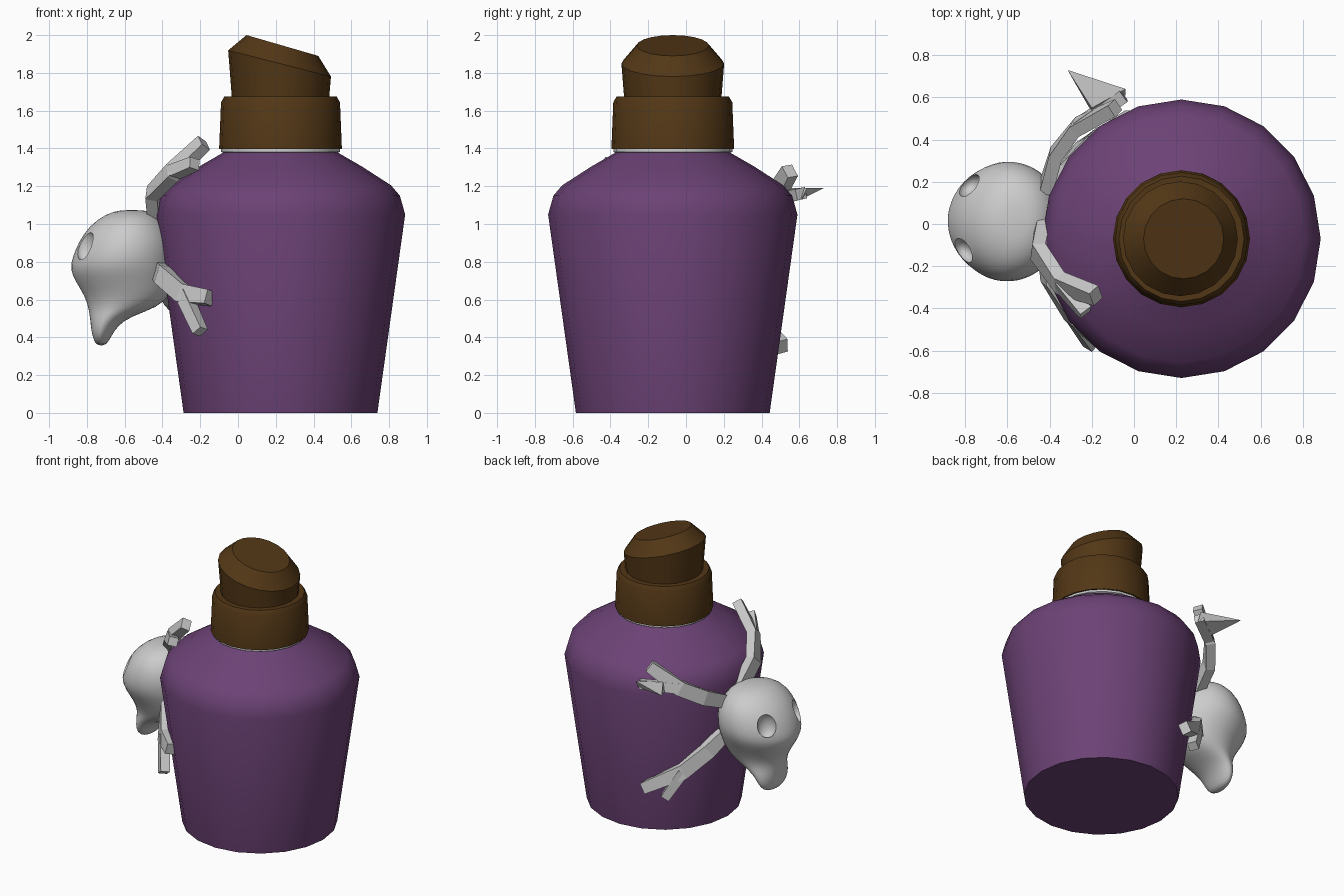
import bpy, bmesh, math
from mathutils import Vector, Matrix

if "Cube" in bpy.data.objects:
    bpy.data.objects.remove(bpy.data.objects["Cube"])

AX, AY, SIDES = 0.225, -0.07, 20      # bottle axis


def material(name, rgb):
    m = bpy.data.materials.new(name)
    m.diffuse_color = (*rgb, 1)
    m.use_nodes = True
    m.node_tree.nodes["Principled BSDF"].inputs["Base Color"].default_value = m.diffuse_color
    return m


def finish(name, bm, mat=None, angle=30):
    bmesh.ops.recalc_face_normals(bm, faces=bm.faces)
    me = bpy.data.meshes.new(name)
    bm.to_mesh(me)
    bm.free()
    ob = bpy.data.objects.new(name, me)
    bpy.context.collection.objects.link(ob)
    if mat:
        me.materials.append(mat)
    if angle:
        smooth(ob, angle)
    return ob


def smooth(ob, angle):
    bpy.ops.object.select_all(action='DESELECT')
    ob.select_set(True)
    bpy.context.view_layer.objects.active = ob
    bpy.ops.object.shade_smooth_by_angle(angle=math.radians(angle))


def loft(bm, rings):
    """Skin a list of closed point rings and cap both ends."""
    vs = [[bm.verts.new(p) for p in r] for r in rings]
    n = len(vs[0])
    for a, b in zip(vs, vs[1:]):
        for i in range(n):
            j = (i + 1) % n
            bm.faces.new((a[i], a[j], b[j], b[i]))
    bm.faces.new(vs[0][::-1])
    bm.faces.new(vs[-1])


def lathe(name, profile, mat=None):
    """Profile rows: radius, z, optional x shift and tilt slope."""
    bm = bmesh.new()
    rings = []
    for r, z, *rest in profile:
        dx, slope = rest or (0, 0)
        ring = []
        for i in range(SIDES):
            t = math.tau * i / SIDES
            x = r * math.cos(t)
            ring.append((AX + dx + x, AY + r * math.sin(t), z + slope * x))
        rings.append(ring)
    loft(bm, rings)
    return finish(name, bm, mat)


purple = material("purple_glass", (0.15, 0.055, 0.18))
brown = material("brown_cork", (0.085, 0.038, 0.008))

# Bottle, neck, collar and slanted stopper
lathe("bottle_body", [(0.513, 0), (0.66, 1.05), (0.632, 1.15), (0.585, 1.205),
                      (0.43, 1.305), (0.30, 1.38)], purple)
lathe("neck_ring", [(0.30, 1.375), (0.315, 1.382), (0.315, 1.405)])
lathe("cap_collar", [(0.325, 1.397), (0.315, 1.645), (0.297, 1.675)], brown)
lathe("stopper", [(0.257, 1.66), (0.272, 1.85, -0.005, -0.255),
                  (0.19, 1.945, 0.01, -0.29)], brown)

# Skull: cross-sections stacked in z (z, front x, back x, half width)
sections = [(1.075, -0.62, -0.50, 0.06), (1.055, -0.70, -0.43, 0.17),
            (0.99, -0.79, -0.37, 0.25), (0.90, -0.85, -0.33, 0.285),
            (0.82, -0.88, -0.33, 0.29), (0.76, -0.895, -0.33, 0.275),
            (0.69, -0.86, -0.34, 0.235), (0.62, -0.815, -0.36, 0.20),
            (0.56, -0.795, -0.42, 0.175), (0.51, -0.785, -0.57, 0.16),
            (0.46, -0.78, -0.64, 0.15), (0.40, -0.77, -0.675, 0.13),
            (0.355, -0.75, -0.70, 0.07)]
yaw = Matrix.Translation((-0.58, 0.01, 0)) @ Matrix.Rotation(math.radians(-5), 4, 'Z')
bm = bmesh.new()
rings = []
for z, xf, xb, w in sections:
    ring = []
    for i in range(24):
        t = math.tau * i / 24
        c, s = math.cos(t), math.sin(t)
        # front of the face is slightly pointed along the nose ridge
        x = (xf + xb) / 2 - (xb - xf) / 2 * (c if c < 0 else c ** 1.1)
        ring.append(yaw @ Vector((x + 0.58, w * s, z)))
    rings.append(ring)
loft(bm, rings)
skull = finish("skull", bm, angle=0)
skull.modifiers.new("smooth", 'SUBSURF').levels = 1

# Eye sockets
cutters = []
for side in (-1, 1):
    bm = bmesh.new()
    bmesh.ops.create_uvsphere(bm, u_segments=20, v_segments=12, radius=1)
    m = (yaw @ Matrix.Translation((-0.215, side * 0.155, 0.885))
         @ Matrix.Rotation(-side * math.radians(42), 4, 'Z')
         @ Matrix.Diagonal((0.05, 0.065, 0.088, 1)))
    bmesh.ops.transform(bm, matrix=m, verts=bm.verts)
    cut = finish("eye_cutter", bm, angle=0)
    cut.hide_render = True
    mod = skull.modifiers.new("socket", 'BOOLEAN')
    mod.operation, mod.solver, mod.object = 'DIFFERENCE', 'EXACT', cut
    cutters.append(cut)
bpy.context.view_layer.update()
dg = bpy.context.evaluated_depsgraph_get()
baked = bpy.data.meshes.new_from_object(skull.evaluated_get(dg))
skull.modifiers.clear()
skull.data = baked
for cut in cutters:
    bpy.data.objects.remove(cut)
smooth(skull, 40)


def beam(bm, path, widths, thick=0.032):
    """Square bar along a path, its flat side facing away from the bottle axis."""
    pts = [Vector(p) for p in path]
    rings = []
    for i, p in enumerate(pts):
        d = (pts[min(i + 1, len(pts) - 1)] - pts[max(i - 1, 0)]).normalized()
        out = Vector((p.x - AX, p.y - AY, 0.15))
        out = (out - d * out.dot(d)).normalized()
        side = d.cross(out) * widths[i]
        o = out * thick
        rings.append([p + side + o, p - side + o, p - side - o, p + side - o])
    loft(bm, rings)


# Four bony limbs wrapped round the bottle: arm path, then two prong ends
limbs = {
    "front_upper_limb": ([(-0.43, 0.02, 0.97), (-0.455, -0.13, 1.16), (-0.35, -0.28, 1.27)],
                         (-0.18, -0.34, 1.43), (-0.23, -0.42, 1.32)),
    "front_lower_limb": ([(-0.42, -0.10, 0.76), (-0.40, -0.27, 0.73), (-0.29, -0.44, 0.63)],
                         (-0.15, -0.56, 0.61), (-0.20, -0.57, 0.43)),
    "back_upper_limb": ([(-0.42, 0.16, 0.96), (-0.37, 0.33, 1.04), (-0.27, 0.46, 1.13)],
                        (-0.09, 0.55, 1.28), (-0.05, 0.61, 1.16)),
    "back_lower_limb": ([(-0.39, 0.12, 0.70), (-0.345, 0.24, 0.61), (-0.235, 0.37, 0.48)],
                        (-0.01, 0.51, 0.35), (-0.14, 0.44, 0.29)),
}
for name, (arm, tip_a, tip_b) in limbs.items():
    bm = bmesh.new()
    beam(bm, arm + [tip_a], (0.045, 0.05, 0.05, 0.038))
    beam(bm, [arm[-1], tip_b], (0.036, 0.03))
    if name == "back_upper_limb":     # spike standing off the prong
        base = [(-0.20, 0.53, 1.11), (-0.04, 0.61, 1.13), (-0.04, 0.64, 1.19), (-0.20, 0.55, 1.19)]
        tip = Vector((-0.315, 0.73, 1.19))
        loft(bm, [base, [tip + (Vector(p) - tip) * 0.02 for p in base]])
    finish(name, bm, angle=0)
